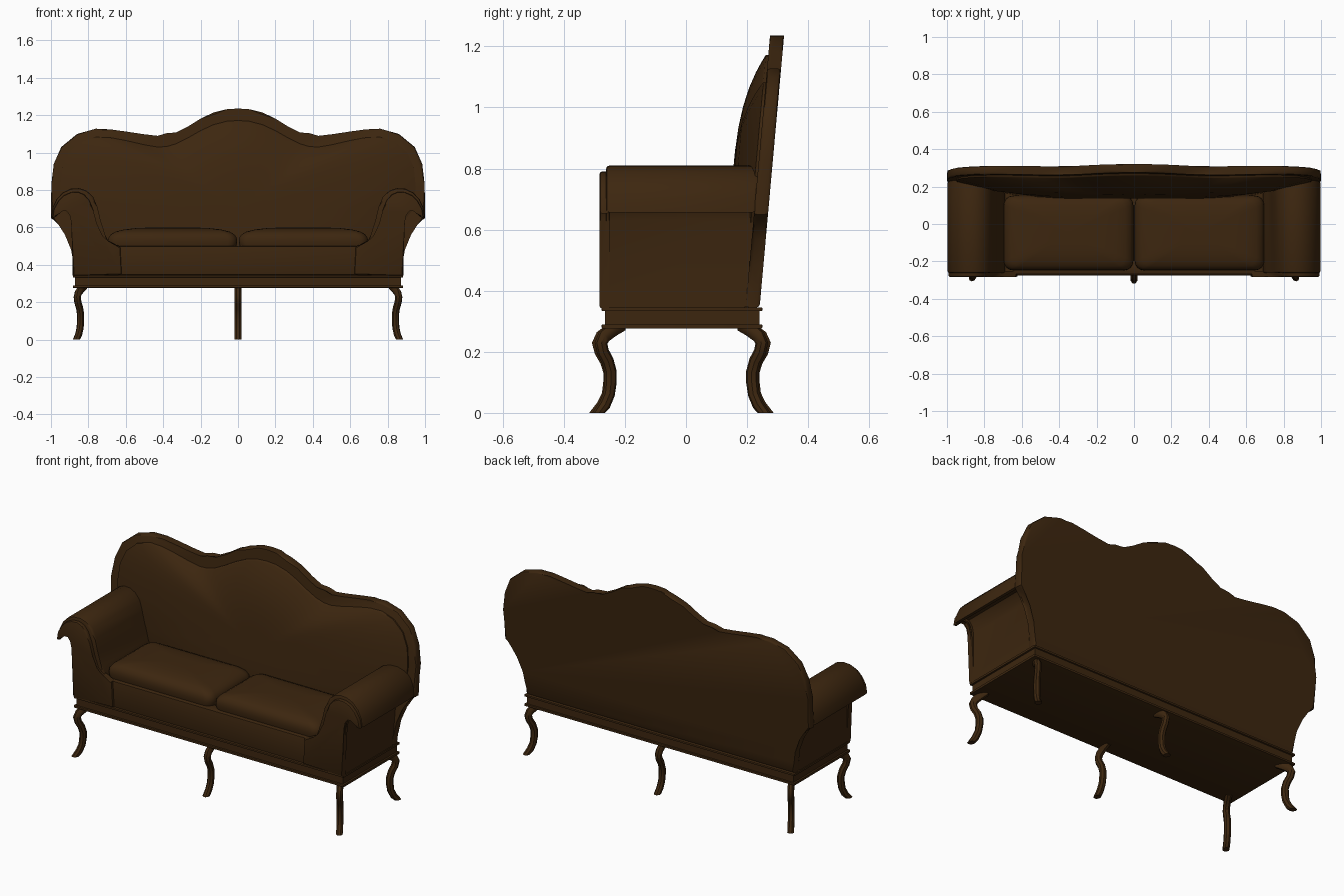
import bpy, bmesh, math
from mathutils import Vector

if "Cube" in bpy.data.objects:
    bpy.data.objects.remove(bpy.data.objects["Cube"])

brown = bpy.data.materials.new("dark brown")
brown.diffuse_color = (0.046, 0.0195, 0.0048, 1)
brown.use_nodes = True
brown.node_tree.nodes["Principled BSDF"].inputs["Base Color"].default_value = brown.diffuse_color
SLOPE, FLOOR = 0.09, 0.345      # lean of the backrest, height of the upholstery base


def finish(name, bm, angle=35):
    bmesh.ops.recalc_face_normals(bm, faces=bm.faces[:])
    me = bpy.data.meshes.new(name)
    bm.to_mesh(me)
    bm.free()
    me.materials.append(brown)
    ob = bpy.data.objects.new(name, me)
    bpy.context.collection.objects.link(ob)
    bpy.ops.object.select_all(action='DESELECT')
    ob.select_set(True)
    bpy.context.view_layer.objects.active = ob
    bpy.ops.object.shade_smooth_by_angle(angle=math.radians(angle))
    return ob


def prism(name, pts, y0, y1, lean0=0, lean1=0, bevel=0.01, sign=1):
    """Extrude an (x, z) outline along y; either end may lean back with height."""
    bm = bmesh.new()
    caps = []
    for y, lean in ((y0, lean0), (y1, lean1)):
        caps.append([bm.verts.new((sign * x, y + lean * (z - FLOOR), z)) for x, z in pts])
    front, back = bm.faces.new(caps[0]), bm.faces.new(caps[1])
    n = len(pts)
    for i in range(n):
        j = (i + 1) % n
        bm.faces.new((caps[0][i], caps[0][j], caps[1][j], caps[1][i]))
    if bevel:
        bmesh.ops.bevel(bm, geom=list(front.edges) + list(back.edges), offset=bevel,
                        segments=2, profile=0.5, affect='EDGES', clamp_overlap=True)
    return finish(name, bm)


def dome(name, outline, rings, place):
    """Stack shrinking copies of an outline: rings are (scale, height)."""
    bm = bmesh.new()
    loops = [[bm.verts.new(place(u * s, v * s, h)) for u, v in outline] for s, h in rings]
    n = len(outline)
    for a, b in zip(loops, loops[1:]):
        for i in range(n):
            j = (i + 1) % n
            bm.faces.new((a[i], a[j], b[j], b[i]))
    tip = bm.verts.new(place(0, 0, rings[-1][1]))
    for i in range(n):
        bm.faces.new((loops[-1][i], loops[-1][(i + 1) % n], tip))
    bm.faces.new(loops[0])
    return finish(name, bm, 60)


def box(name, x, y0, y1, z0, z1, bevel=0.0):
    return prism(name, [(-x, z0), (x, z0), (x, z1), (-x, z1)], y0, y1, bevel=bevel)


def mirrored(half):
    """Close a right-hand outline that starts at x = 0 by mirroring it."""
    return half + [(-x, z) for x, z in reversed(half) if x > 0]


# wooden base with two mouldings
box("base_rail", 0.872, -0.265, 0.24, 0.28, 0.345)
box("lower_moulding", 0.883, -0.276, 0.25, 0.277, 0.29, 0.003)
box("upper_moulding", 0.883, -0.276, 0.25, 0.333, 0.345, 0.003)

# seat platform and front apron
box("seat_platform", 0.72, -0.255, 0.22, 0.34, 0.495)
box("front_apron", 0.64, -0.27, -0.2, 0.345, 0.5, 0.01)

# backrest frame with a serpentine crest
back_half = [(0, 1.236), (0.06, 1.232), (0.13, 1.215), (0.2, 1.182), (0.27, 1.138), (0.33, 1.108),
             (0.38, 1.093), (0.43, 1.09), (0.5, 1.098), (0.6, 1.113), (0.68, 1.124), (0.76, 1.128),
             (0.86, 1.10), (0.945, 1.03), (0.985, 0.94), (0.998, 0.83), (1.0, 0.65), (0.95, 0.62),
             (0.915, 0.565), (0.892, 0.48), (0.88, 0.41), (0.878, 0.345)]
prism("backrest_frame", mirrored(back_half), 0.195, 0.241, SLOPE, SLOPE, 0.011)

# padded front of the backrest
pad_half = [(0, 1.172), (0.06, 1.168), (0.13, 1.15), (0.2, 1.118), (0.27, 1.078), (0.33, 1.048),
            (0.38, 1.033), (0.43, 1.03), (0.5, 1.042), (0.6, 1.065), (0.68, 1.08), (0.76, 1.083),
            (0.84, 1.058), (0.905, 1.0), (0.94, 0.92), (0.95, 0.82), (0.94, 0.7), (0.86, 0.6),
            (0.8, 0.36)]
pad = [(x, z - 0.7) for x, z in mirrored(pad_half)]
pad_rings = [(1, -0.01), (1, 0.008)] + [(s, 0.08 * (1 - s ** 3.4) + 0.008 * s)
                                        for s in (0.985, 0.95, 0.88, 0.78, 0.65, 0.5, 0.33, 0.16)]
dome("backrest_pad", pad, pad_rings,
     lambda u, v, h: (u, 0.195 + SLOPE * (v + 0.7 - FLOOR) - h, v + 0.7))

# rolled arms with an inset front panel
arm = [(0.878, 0.345), (0.878, 0.63), (0.888, 0.675), (0.91, 0.702), (0.938, 0.704), (0.962, 0.685),
       (0.978, 0.658), (0.998, 0.656), (0.992, 0.705), (0.97, 0.752), (0.935, 0.788), (0.895, 0.807),
       (0.85, 0.81), (0.81, 0.797), (0.775, 0.765), (0.752, 0.71), (0.735, 0.64), (0.71, 0.56),
       (0.69, 0.52), (0.69, 0.345)]
panel = [(0.884, 0.342), (0.884, 0.63), (0.893, 0.67), (0.912, 0.695), (0.938, 0.697), (0.96, 0.68),
         (0.974, 0.655), (0.992, 0.653), (0.984, 0.7), (0.96, 0.742), (0.93, 0.772), (0.893, 0.788),
         (0.855, 0.79), (0.822, 0.776), (0.795, 0.745), (0.773, 0.69), (0.755, 0.62), (0.73, 0.55),
         (0.7, 0.522), (0.63, 0.5), (0.622, 0.35)]
for side, sign in (("right", 1), ("left", -1)):
    prism(side + "_arm", arm, -0.262, 0.2, 0, SLOPE, 0.012, sign)
    prism(side + "_arm_front_panel", panel, -0.283, -0.25, 0, 0, 0.008, sign)

# two loose seat cushions
half_w, half_d, radius = 0.346, 0.2, 0.05
outline = []
for k, (sx, sy) in enumerate(((1, 1), (-1, 1), (-1, -1), (1, -1))):
    for i in range(5):
        a = math.radians(90 * k + 22.5 * i)
        outline.append((sx * (half_w - radius) + radius * math.cos(a),
                        sy * (half_d - radius) + radius * math.sin(a)))
cushion_rings = [(0.97, 0.48), (0.99, 0.505), (1, 0.525), (0.99, 0.545), (0.955, 0.563),
                 (0.88, 0.578), (0.75, 0.589), (0.55, 0.597), (0.3, 0.6)]
for side, sign in (("right", 1), ("left", -1)):
    dome(side + "_seat_cushion", outline, cushion_rings,
         lambda u, v, h: (sign * 0.35 + u, -0.048 + v, h))

# cabriole legs: (outward distance, height, half thickness)
leg_path = [(-0.005, 0.29, 0.022), (0.03, 0.272, 0.022), (0.062, 0.25, 0.021), (0.073, 0.228, 0.02),
            (0.066, 0.2, 0.019), (0.048, 0.17, 0.019), (0.037, 0.135, 0.019), (0.037, 0.1, 0.019),
            (0.043, 0.06, 0.018), (0.06, 0.025, 0.018), (0.082, 0.0, 0.02)]


def leg(name, x, y, direction):
    out = Vector((math.cos(direction), math.sin(direction), 0))
    side = Vector((-out.y, out.x, 0))
    bm = bmesh.new()
    loops = []
    for i, (d, z, r) in enumerate(leg_path):
        a, b = leg_path[max(i - 1, 0)], leg_path[min(i + 1, len(leg_path) - 1)]
        t = Vector((b[0] - a[0], b[1] - a[1])).normalized()
        if i == len(leg_path) - 1:
            t = Vector((0, -1))          # flat foot
        ring = []
        for k in range(8):
            ang = math.radians(22.5 + 45 * k)
            p, q = r * 1.08 * math.cos(ang), 0.019 * math.sin(ang)
            pos = Vector((x, y, 0)) + out * (d - t.y * p) + side * q
            pos.z = max(z + t.x * p, 0)
            ring.append(bm.verts.new(pos))
        loops.append(ring)
    for a, b in zip(loops, loops[1:]):
        for k in range(8):
            m = (k + 1) % 8
            bm.faces.new((a[k], a[m], b[m], b[k]))
    bm.faces.new(loops[0])
    bm.faces.new(loops[-1])
    finish(name, bm, 40)


for row, y, s in (("front", -0.215, -1), ("back", 0.185, 1)):
    leg(row + "_middle_leg", 0, y, s * math.pi / 2)
    leg(row + "_right_leg", 0.823, y, s * math.radians(60))
    leg(row + "_left_leg", -0.823, y, s * math.radians(120))
